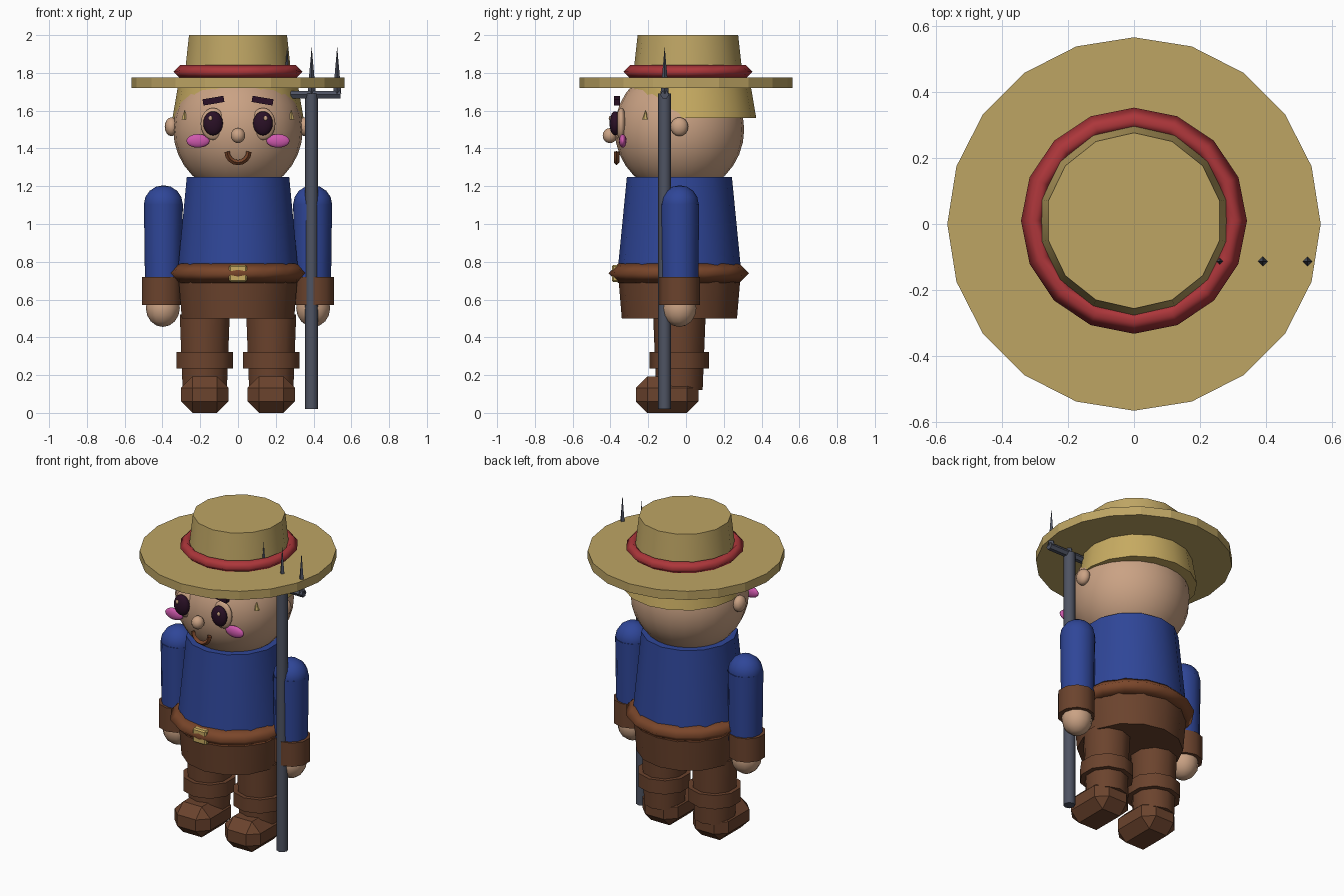
import bpy, math

if "Cube" in bpy.data.objects:
    bpy.data.objects.remove(bpy.data.objects["Cube"])


def material(name, r, g, b):
    m = bpy.data.materials.new(name)
    lin = [(c / 255 / 12.92) if c < 11 else ((c / 255 + 0.055) / 1.055) ** 2.4 for c in (r, g, b)]
    m.diffuse_color = (*lin, 1)
    m.use_nodes = True
    m.node_tree.nodes["Principled BSDF"].inputs["Base Color"].default_value = m.diffuse_color
    return m


STRAW = material("straw", 190, 165, 100)
BLOND = material("blond", 200, 172, 98)
RED = material("red", 172, 54, 58)
SKIN = material("skin", 202, 162, 132)
BLUE = material("blue", 47, 70, 152)
BROWN = material("brown", 107, 67, 45)
LEATHER = material("leather", 122, 70, 42)
DARK = material("dark_plum", 42, 16, 38)
PINK = material("pink", 205, 88, 172)
STEEL = material("steel", 78, 83, 98)


def finish(name, mat, smooth=True):
    o = bpy.context.object
    o.name = name
    o.data.materials.append(mat)
    if smooth:
        bpy.ops.object.shade_smooth_by_angle(angle=math.radians(50))
    return o


def cone(name, mat, x, y, z0, z1, r0, r1, sides=14, smooth=True):
    bpy.ops.mesh.primitive_cone_add(vertices=sides, radius1=r0, radius2=r1, depth=z1 - z0,
                                    location=(x, y, (z0 + z1) / 2))
    return finish(name, mat, smooth)


def ball(name, mat, loc, size, seg=16, rings=10):
    bpy.ops.mesh.primitive_uv_sphere_add(segments=seg, ring_count=rings, location=loc)
    bpy.context.object.scale = size
    return finish(name, mat)


def ring(name, mat, loc, major, minor):
    bpy.ops.mesh.primitive_torus_add(location=loc, major_radius=major, minor_radius=minor,
                                     major_segments=16, minor_segments=4)
    o = finish(name, mat, False)
    bpy.ops.object.shade_smooth()
    return o


def box(name, mat, loc, size, bevel=0, tilt=0):
    bpy.ops.mesh.primitive_cube_add(size=1, location=loc, rotation=(0, tilt, 0))
    o = finish(name, mat, False)
    o.scale = size
    bpy.ops.object.transform_apply(location=False, rotation=False, scale=True)
    if bevel:
        b = o.modifiers.new("bevel", 'BEVEL')
        b.width, b.segments = bevel, 1
    return o


Y = -0.035  # body axis

# Hat
cone("hat_brim", STRAW, 0, 0, 1.72, 1.775, 0.565, 0.565, 20, False)
cone("hat_crown", STRAW, 0, 0.01, 1.76, 2.0, 0.293, 0.266)
ring("hat_band", RED, (0, 0.01, 1.806), 0.305, 0.037)

# Head and hair
ball("head", SKIN, (0, Y, 1.5), (0.343, 0.343, 0.343), 24, 16)
cone("hair", BLOND, 0, 0.025, 1.56, 1.73, 0.347, 0.318, 16)
ball("nose", SKIN, (0, -0.403, 1.468), (0.038, 0.038, 0.04), 12, 8)

# Smiling mouth
curve = bpy.data.curves.new("mouth", 'CURVE')
curve.dimensions = '3D'
curve.bevel_depth, curve.bevel_resolution, curve.use_fill_caps = 0.014, 0, True
spline = curve.splines.new('POLY')
spline.points.add(8)
for i, p in enumerate(spline.points):
    a = math.pi * (1 + i / 8)
    p.co = (0.058 * math.cos(a), -0.367, 1.383 + 0.058 * math.sin(a), 1)
mouth = bpy.data.objects.new("mouth", curve)
bpy.context.collection.objects.link(mouth)
bpy.ops.object.select_all(action='DESELECT')
mouth.select_set(True)
bpy.context.view_layer.objects.active = mouth
bpy.ops.object.convert(target='MESH')
finish("mouth", LEATHER)

# Body
cone("tunic", BLUE, 0, Y, 0.74, 1.25, 0.328, 0.278)
ring("belt", LEATHER, (0, -0.038, 0.74), 0.32, 0.052)
box("buckle", BLOND, (0, -0.37, 0.738), (0.095, 0.044, 0.09), 0.008)
cone("trousers", BROWN, 0, Y, 0.5, 0.74, 0.305, 0.325)

for s, side in ((-1, "left"), (1, "right")):
    # Face details
    ball(side + "_ear", SKIN, (s * 0.352, Y, 1.515), (0.036, 0.047, 0.05), 12, 8)
    ball(side + "_eye", SKIN, (s * 0.132, -0.343, 1.53), (0.066, 0.028, 0.085))
    ball(side + "_pupil", DARK, (s * 0.132, -0.375, 1.533), (0.052, 0.03, 0.064))
    ball(side + "_eye_glint", SKIN, (s * 0.146, -0.402, 1.56), (0.011, 0.007, 0.013), 8, 6)
    box(side + "_eyebrow", DARK, (s * 0.13, -0.365, 1.653), (0.112, 0.032, 0.033), 0, s * 0.17)
    ball(side + "_cheek", PINK, (s * 0.212, -0.335, 1.44), (0.063, 0.02, 0.036), 14, 8)
    cone(side + "_sideburn", STRAW, s * 0.283, -0.215, 1.553, 1.605, 0.018, 0.0, 6)

    # Arm
    ball(side + "_shoulder", BLUE, (s * 0.395, -0.033, 1.105), (0.103, 0.1, 0.1), 12, 8)
    cone(side + "_sleeve", BLUE, s * 0.395, -0.033, 0.65, 1.105, 0.097, 0.103, 12)
    cone(side + "_cuff", BROWN, s * 0.404, Y, 0.57, 0.72, 0.109, 0.109, 10)
    ball(side + "_hand", SKIN, (s * 0.398, Y, 0.555), (0.09, 0.09, 0.1), 12, 8)

    # Leg
    cone(side + "_leg", BROWN, s * 0.176, Y, 0.12, 0.52, 0.123, 0.139, 10)
    cone(side + "_boot_cuff", BROWN, s * 0.176, Y, 0.235, 0.322, 0.157, 0.157, 10)
    box(side + "_boot", BROWN, (s * 0.176, -0.1, 0.0965), (0.25, 0.33, 0.193), 0.06)

# Fork
cone("fork_pole", STEEL, 0.39, -0.113, 0.02, 1.69, 0.034, 0.034, 8)
bpy.ops.mesh.primitive_cylinder_add(vertices=6, radius=0.023, depth=0.285,
                                    location=(0.4, -0.113, 1.685), rotation=(0, math.pi / 2, 0))
finish("fork_crossbar", STEEL, False)
for i, x in enumerate((0.26, 0.39, 0.525)):
    cone("fork_tine_%d" % (i + 1), STEEL, x, -0.113, 1.69, 1.94, 0.022, 0.0, 4, False)
